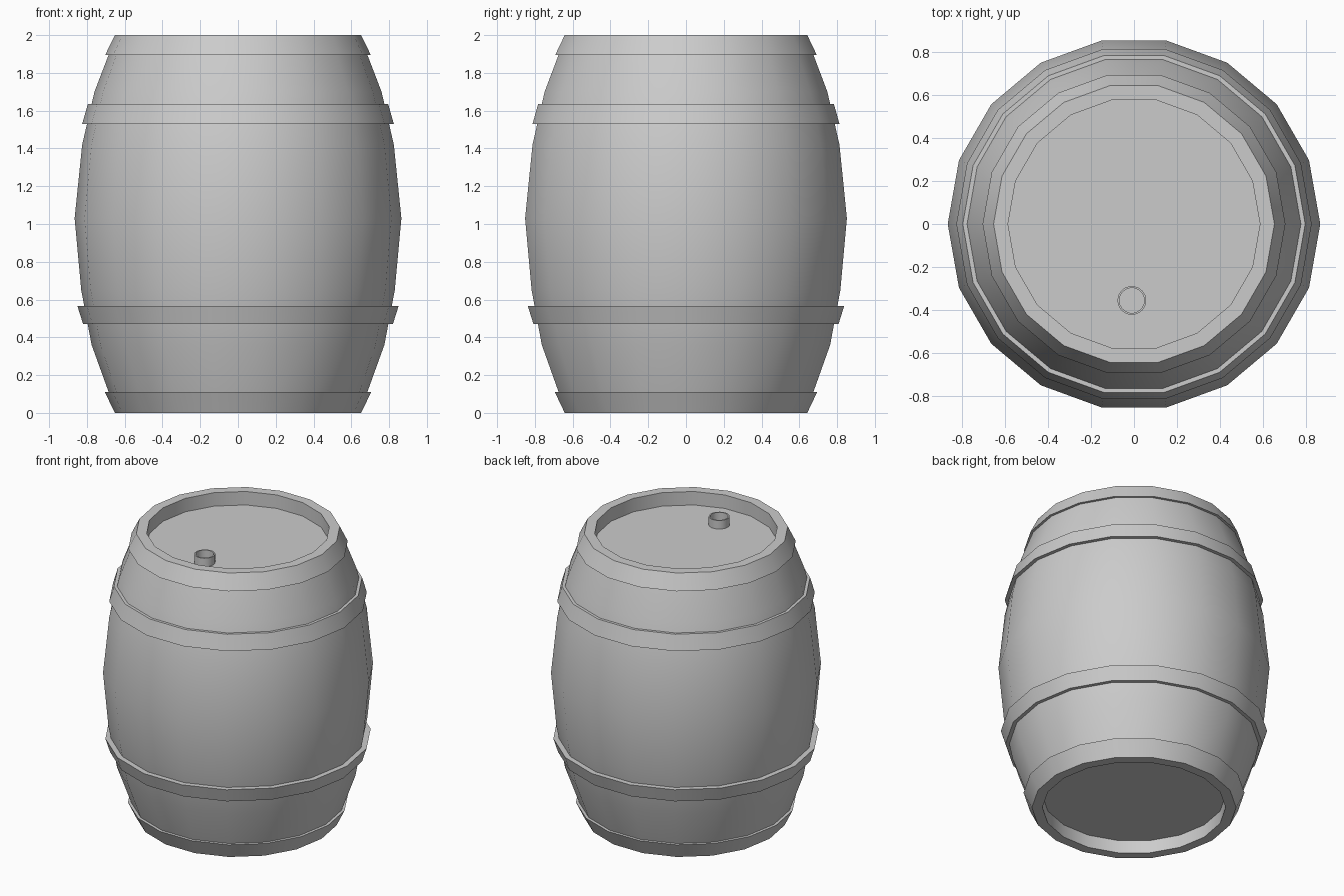
import bpy, bmesh
from math import cos, sin, tau

if "Cube" in bpy.data.objects:
    bpy.data.objects.remove(bpy.data.objects["Cube"])


def lathe(name, profile, sides, center=(0, 0), closed=False):
    """Revolve an (r, z) profile; open profiles get flat end caps."""
    bm = bmesh.new()
    rings = [[bm.verts.new((center[0] + r * cos(tau * i / sides),
                            center[1] + r * sin(tau * i / sides), z))
              for i in range(sides)] for r, z in profile]
    pairs = list(zip(rings, rings[1:]))
    if closed:
        pairs.append((rings[-1], rings[0]))
    else:
        bm.faces.new(rings[0])
        bm.faces.new(rings[-1])
    for a, b in pairs:
        for i in range(sides):
            j = (i + 1) % sides
            bm.faces.new((a[i], a[j], b[j], b[i]))
    bmesh.ops.recalc_face_normals(bm, faces=bm.faces)
    mesh = bpy.data.meshes.new(name)
    bm.to_mesh(mesh)
    bm.free()
    obj = bpy.data.objects.new(name, mesh)
    bpy.context.collection.objects.link(obj)
    bpy.ops.object.select_all(action='DESELECT')
    obj.select_set(True)
    bpy.context.view_layer.objects.active = obj
    bpy.ops.object.shade_smooth_by_angle(angle=0.55)
    return obj


# Bulging body with a recessed head at each end
lathe("barrel_body", [
    (0.585, 0.09), (0.585, 0), (0.645, 0), (0.775, 0.36), (0.83, 0.65),
    (0.865, 1.03), (0.825, 1.42), (0.76, 1.70), (0.645, 2), (0.585, 2),
    (0.585, 1.905)], 18)

# Tapered hoops: bottom z, bottom radius, top z, top radius
hoops = {
    "bottom_hoop": (0.0, 0.652, 0.11, 0.705),
    "lower_hoop": (0.47, 0.82, 0.565, 0.85),
    "upper_hoop": (1.53, 0.825, 1.635, 0.795),
    "top_hoop": (1.895, 0.703, 2.0, 0.652),
}
for name, (z0, r0, z1, r1) in hoops.items():
    lathe(name, [(r0, z0), (r1, z1), (r1 - 0.04, z1), (r0 - 0.04, z0)],
          18, closed=True)

# Hollow bung hole collar on the top head
lathe("bung_collar", [(0.067, 1.90), (0.067, 1.965), (0.058, 1.965),
                      (0.058, 1.90)], 18, center=(-0.01, -0.355), closed=True)
